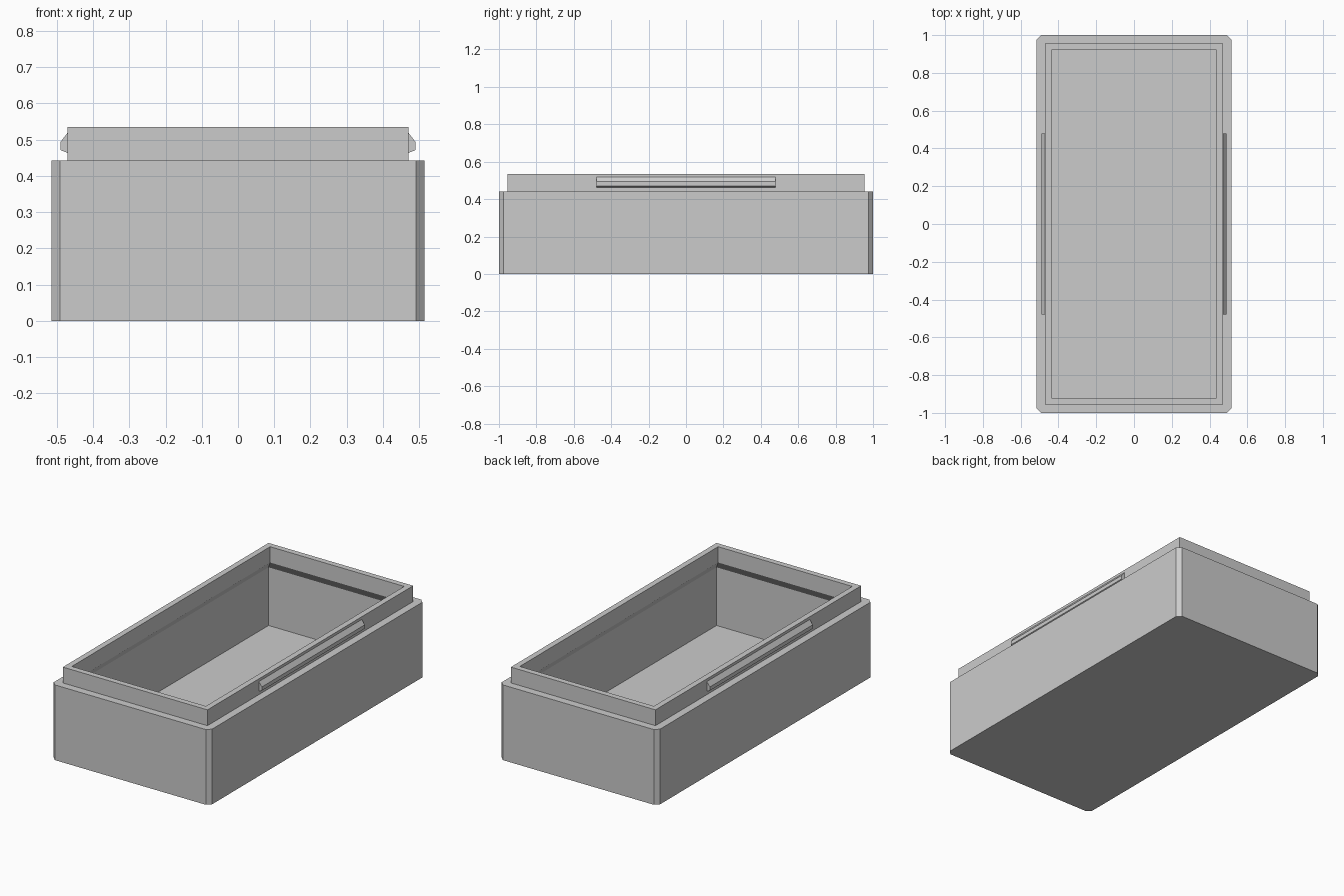
import bpy
import bmesh

if "Cube" in bpy.data.objects:
    bpy.data.objects.remove(bpy.data.objects["Cube"])

grey = bpy.data.materials.new("plain grey")
grey.diffuse_color = (0.6, 0.6, 0.6, 1)
grey.use_nodes = True
grey.node_tree.nodes["Principled BSDF"].inputs["Base Color"].default_value = grey.diffuse_color


def finish(bm, name):
    bmesh.ops.remove_doubles(bm, verts=bm.verts, dist=1e-5)
    bmesh.ops.recalc_face_normals(bm, faces=bm.faces)
    mesh = bpy.data.meshes.new(name)
    bm.to_mesh(mesh)
    bm.free()
    mesh.materials.append(grey)
    obj = bpy.data.objects.new(name, mesh)
    bpy.context.collection.objects.link(obj)
    return obj


def ring(bm, hx, hy, z, c):
    """Rectangle with corners cut by c (c = 0 gives square corners after welding)."""
    pts = [(hx - c, -hy), (hx, c - hy), (hx, hy - c), (hx - c, hy),
           (c - hx, hy), (-hx, hy - c), (-hx, c - hy), (c - hx, -hy)]
    return [bm.verts.new((x, y, z)) for x, y in pts]


# Tray: outer wall, shoulder, collar, sloped undercut, cavity and floor
# Each entry is half width, half depth, height, corner cut
sections = [
    (0.515, 1.0, 0.0, 0.024),
    (0.515, 1.0, 0.442, 0.024),
    (0.47, 0.955, 0.442, 0),
    (0.47, 0.955, 0.535, 0),
    (0.436, 0.921, 0.535, 0),
    (0.436, 0.921, 0.442, 0),
    (0.47, 0.955, 0.392, 0),
    (0.47, 0.955, 0.05, 0),
]
bm = bmesh.new()
rings = [ring(bm, *s) for s in sections]
bm.faces.new(rings[0])
bm.faces.new(rings[-1])
for a, b in zip(rings, rings[1:]):
    for i in range(8):
        j = (i + 1) % 8
        bm.faces.new((a[i], a[j], b[j], b[i]))
finish(bm, "tray")

# Snap ridges along both long sides of the collar
profile = [(0.465, 0.463), (0.47, 0.463), (0.49, 0.471),
           (0.49, 0.493), (0.47, 0.519), (0.465, 0.519)]
for side, name in ((1, "right_snap_ridge"), (-1, "left_snap_ridge")):
    bm = bmesh.new()
    ends = [[bm.verts.new((side * x, y, z)) for x, z in profile]
            for y in (-0.478, 0.478)]
    for e in ends:
        bm.faces.new(e)
    for i in range(len(profile)):
        j = (i + 1) % len(profile)
        bm.faces.new((ends[0][i], ends[0][j], ends[1][j], ends[1][i]))
    finish(bm, name)
